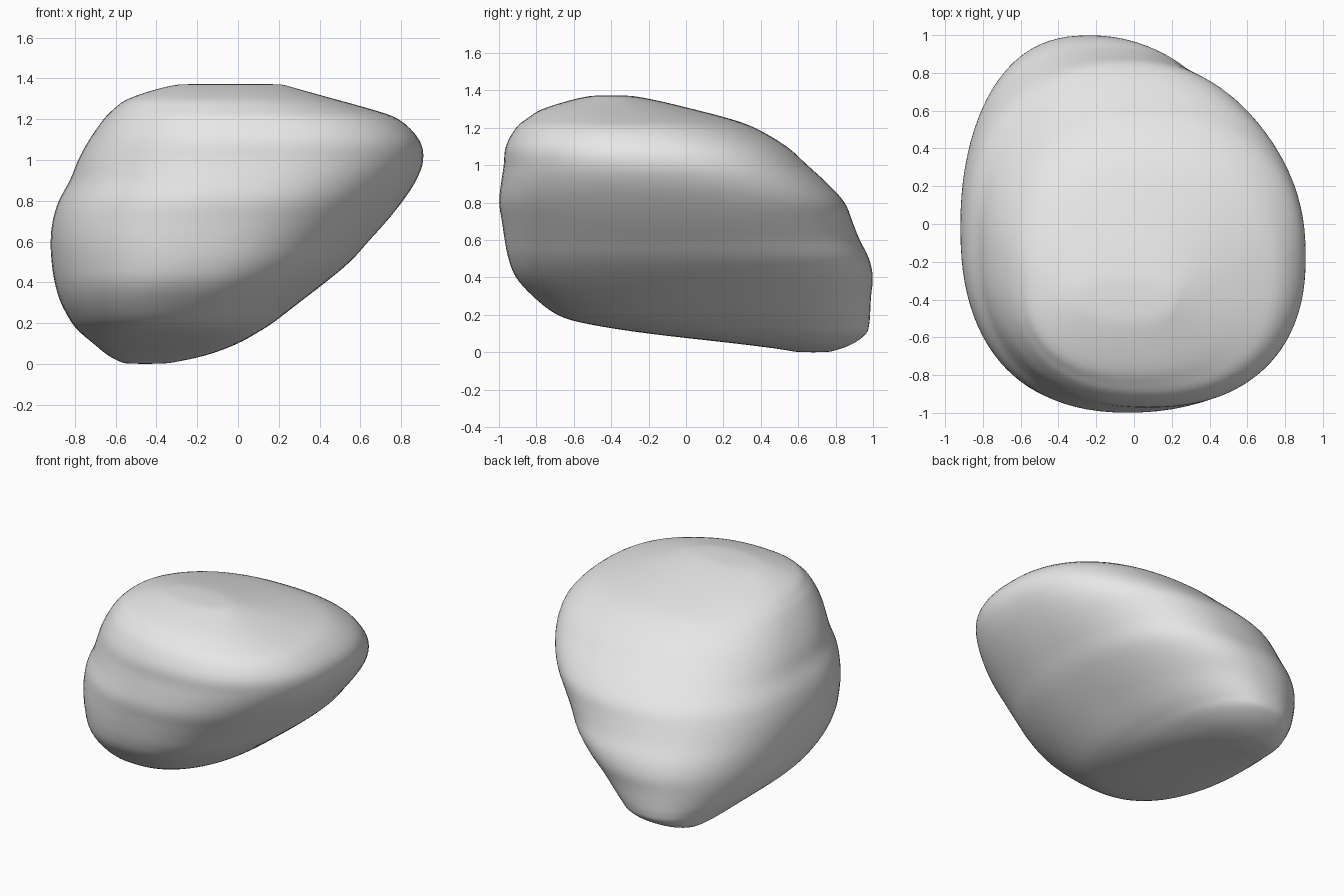
import bpy
import bmesh
from math import cos, sin, copysign, tau
from mathutils import Vector

default_cube = bpy.data.objects.get("Cube")
if default_cube:
    bpy.data.objects.remove(default_cube, do_unlink=True)

SEGMENTS = 96
ROUNDNESS = 2.3


def spline(points, steps):
    """Return a smooth curve passing through every control point."""
    points = [Vector(p) for p in points]
    last = len(points) - 1
    curve = []
    for i in range(last):
        a, b, c, d = (points[max(0, min(last, i + offset))] for offset in (-1, 0, 1, 2))
        tangent_in, tangent_out = (c - a) / 2, (d - b) / 2
        for step in range(steps):
            t = step / steps
            curve.append(b * (2 * t**3 - 3 * t**2 + 1)
                         + tangent_in * (t**3 - 2 * t**2 + t)
                         + c * (3 * t**2 - 2 * t**3)
                         + tangent_out * (t**3 - t**2))
    curve.append(points[last])
    return curve


def make_material(name, colour):
    material = bpy.data.materials.new(name)
    material.use_nodes = True
    material.diffuse_color = colour
    shader = next(n for n in material.node_tree.nodes if n.type == 'BSDF_PRINCIPLED')
    shader.inputs["Base Color"].default_value = colour
    shader.inputs["Roughness"].default_value = 0.8
    return material


# Horizontal slices of the stone: height, right edge, left edge, front, back
slices = [
    (0, -.55, -.36, .6, .76),
    (.02, -.6, -.25, .48, .83),
    (.05, -.65, -.13, .24, .9),
    (.1, -.71, 0, -.2, .965),
    (.15, -.77, .09, -.52, .98),
    (.2, -.815, .17, -.69, .985),
    (.3, -.87, .3, -.82, .99),
    (.4, -.9, .43, -.91, 1),
    (.5, -.915, .55, -.95, .98),
    (.6, -.92, .64, -.97, .93),
    (.7, -.91, .73, -.985, .89),
    (.8, -.88, .81, -1, .85),
    (.9, -.825, .875, -.99, .76),
    (1, -.785, .91, -.975, .65),
    (1.1, -.73, .89, -.965, .54),
    (1.2, -.66, .79, -.91, .37),
    (1.25, -.61, .65, -.85, .23),
    (1.3, -.54, .47, -.77, .04),
    (1.35, -.39, .29, -.61, -.17),
    (1.373, -.28, .21, -.5, -.3),
]


def slice_ring(bm, height, right, left, front, back):
    """Add one rounded-oval ring of vertices filling the slice's extents."""
    ring = []
    for k in range(SEGMENTS):
        angle = tau * k / SEGMENTS
        u, v = (copysign(abs(w) ** (2 / ROUNDNESS), w) for w in (cos(angle), sin(angle)))
        ring.append(bm.verts.new(((right + left) / 2 + u * (left - right) / 2,
                                  (front + back) / 2 + v * (back - front) / 2,
                                  height)))
    return ring


def build_stone():
    # Loft the rings from the ground to the crown
    bm = bmesh.new()
    rings = [slice_ring(bm, *row) for row in spline(slices, 4)]
    for lower, upper in zip(rings, rings[1:]):
        for i in range(SEGMENTS):
            j = (i + 1) % SEGMENTS
            bm.faces.new((lower[i], lower[j], upper[j], upper[i]))

    # Close the resting spot and the small flat on the crown
    for ring in (rings[0], rings[-1]):
        cap = bm.faces.new(ring)
        bmesh.ops.poke(bm, faces=[cap])

    # Soften the surface slightly
    for _ in range(2):
        bmesh.ops.smooth_vert(bm, verts=bm.verts, factor=0.5,
                              use_axis_x=True, use_axis_y=True, use_axis_z=True)
    bmesh.ops.recalc_face_normals(bm, faces=bm.faces)
    for face in bm.faces:
        face.smooth = True

    mesh = bpy.data.meshes.new("stone")
    bm.to_mesh(mesh)
    bm.free()
    mesh.materials.append(make_material("stone grey", (.8, .8, .8, 1)))
    stone = bpy.data.objects.new("stone", mesh)
    bpy.context.collection.objects.link(stone)


build_stone()
